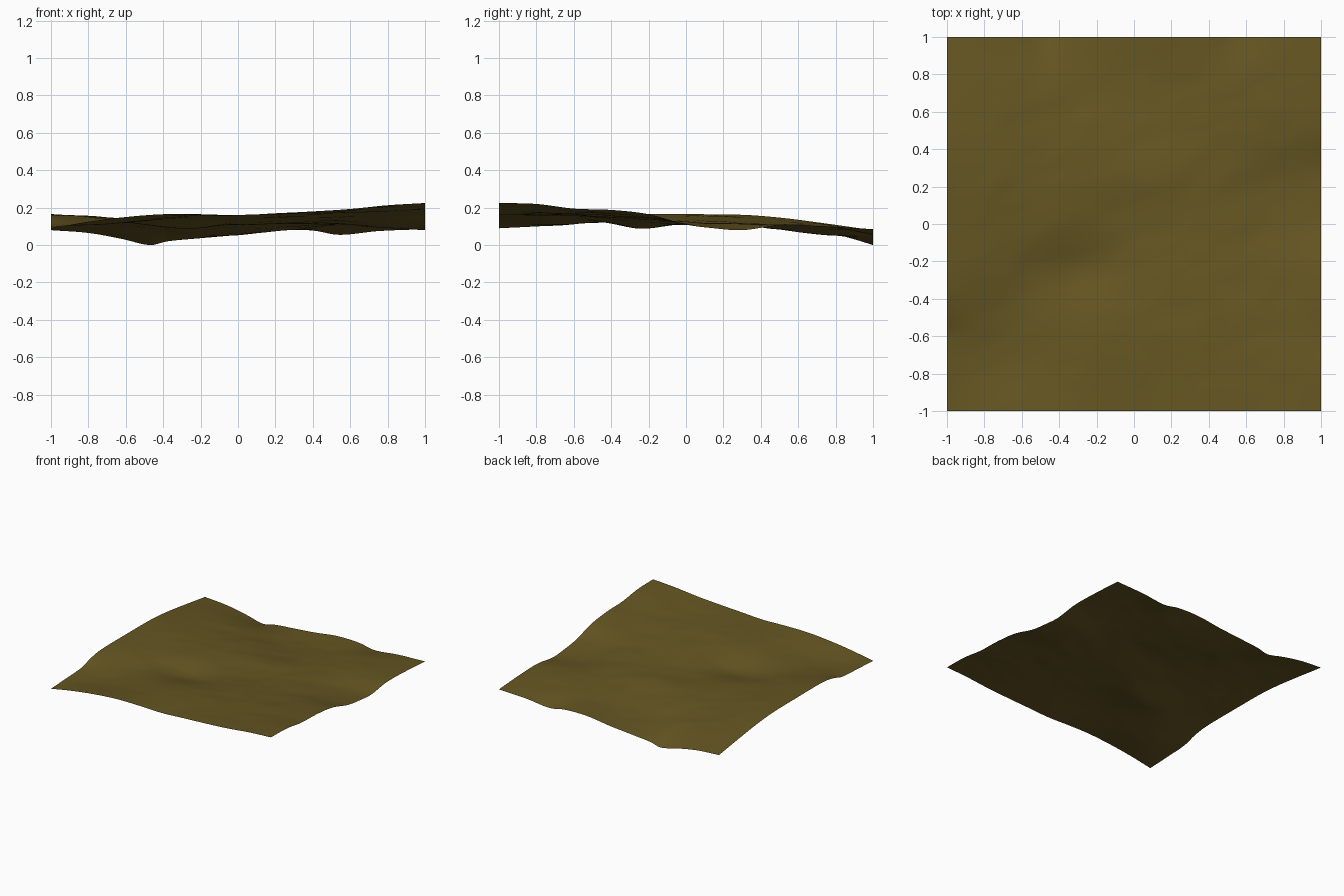
import bpy
from mathutils import Vector, noise

if "Cube" in bpy.data.objects:
    bpy.data.objects.remove(bpy.data.objects["Cube"])

N = 80  # grid cells per side

# Height profiles (position, z) along the four borders
FRONT = [(-1, .09), (-.8, .125), (-.6, .15), (-.4, .165), (-.2, .165), (0, .16),
         (.2, .17), (.4, .18), (.6, .193), (.8, .213), (1, .225)]
BACK = [(-1, .08), (-.8, .065), (-.62, .033), (-.47, 0), (-.38, .02), (-.2, .037),
        (0, .055), (.2, .08), (.4, .078), (.54, .055), (.75, .075), (1, .085)]
LEFT = [(-1, .09), (-.8, .1), (-.6, .112), (-.48, .145), (-.35, .163), (0, .165),
        (.3, .162), (.5, .147), (.7, .122), (1, .08)]
RIGHT = [(-1, .225), (-.8, .22), (-.6, .195), (-.4, .188), (-.2, .165), (0, .11),
         (.15, .09), (.3, .08), (.5, .105), (.75, .1), (1, .085)]

# Inner heights in hundredths of a unit, every 0.25 from -0.75 to 0.75
INNER = [(11, 13.5, 15.5, 16, 16.5, 17.5, 19.5),
         (11.8, 12.5, 14, 15, 15.5, 16.5, 17.5),
         (14.5, 11, 9, 12, 13.5, 14.5, 15.5),
         (15, 13.5, 11.5, 10.7, 11.5, 12.5, 11.5),
         (15, 12.7, 12, 11.5, 11.5, 11.5, 9.5),
         (13, 10.7, 9.5, 8.2, 9.5, 11, 11),
         (10.3, 7.5, 5.5, 5.5, 8, 9.8, 10)]


def curve(pts, t):
    """Smooth Hermite interpolation through the profile points."""
    def slope(k):
        a, b = pts[max(k - 1, 0)], pts[min(k + 1, len(pts) - 1)]
        return (b[1] - a[1]) / (b[0] - a[0])
    i = 0
    while i < len(pts) - 2 and t > pts[i + 1][0]:
        i += 1
    (x0, z0), (x1, z1) = pts[i], pts[i + 1]
    h = x1 - x0
    u = (t - x0) / h
    return (z0 * (1 + 2 * u) * (1 - u) ** 2 + z1 * u * u * (3 - 2 * u)
            + h * (slope(i) * u * (1 - u) ** 2 + slope(i + 1) * u * u * (u - 1)))


# Control rows: border profiles around the inner heights
KNOTS = [-1 + .25 * k for k in range(9)]
ROWS = [[(k, curve(FRONT, k)) for k in KNOTS]]
for y, inner in zip(KNOTS[1:-1], INNER):
    zs = [curve(LEFT, y)] + [z / 100 for z in inner] + [curve(RIGHT, y)]
    ROWS.append(list(zip(KNOTS, zs)))
ROWS.append([(k, curve(BACK, k)) for k in KNOTS])
SIDES = [[(y, row[0][1]) for y, row in zip(KNOTS, ROWS)],
         [(y, row[-1][1]) for y, row in zip(KNOTS, ROWS)]]


def near(d):
    """Weight that fades out a quarter unit away from a border."""
    return max(0, 1 - d / .25) ** 2


def height(x, y):
    z = curve([(k, curve(row, x)) for k, row in zip(KNOTS, ROWS)], y)
    # Exact border detail
    z += near(1 + y) * (curve(FRONT, x) - curve(ROWS[0], x))
    z += near(1 - y) * (curve(BACK, x) - curve(ROWS[-1], x))
    z += near(1 + x) * (curve(LEFT, y) - curve(SIDES[0], y))
    z += near(1 - x) * (curve(RIGHT, y) - curve(SIDES[1], y))
    # Fine creases running diagonally
    fade = min(1, 4 * (1 - abs(x))) * min(1, 4 * (1 - abs(y)))
    p = Vector((x * 1.6 + y * .5, y * 2.4 - x * .8, 3.1))
    return z + fade * (.003 * noise.noise(p * 2) + .003 * noise.noise(p * 4))


# Terrain sheet
verts = [(-1 + 2 * i / N, -1 + 2 * j / N) for j in range(N + 1) for i in range(N + 1)]
verts = [(x, y, height(x, y)) for x, y in verts]
low = min(v[2] for v in verts)
verts = [(x, y, z - low) for x, y, z in verts]
row = N + 1
faces = [(j * row + i, j * row + i + 1, (j + 1) * row + i + 1, (j + 1) * row + i)
         for j in range(N) for i in range(N)]
mesh = bpy.data.meshes.new("terrain_sheet")
mesh.from_pydata(verts, [], faces)
mesh.polygons.foreach_set("use_smooth", [True] * len(mesh.polygons))
terrain = bpy.data.objects.new("terrain_sheet", mesh)
bpy.context.collection.objects.link(terrain)

# Olive brown earth
earth = bpy.data.materials.new("olive_brown_earth")
earth.diffuse_color = (.13, .092, .016, 1)
earth.use_nodes = True
earth.node_tree.nodes["Principled BSDF"].inputs["Base Color"].default_value = earth.diffuse_color
mesh.materials.append(earth)
